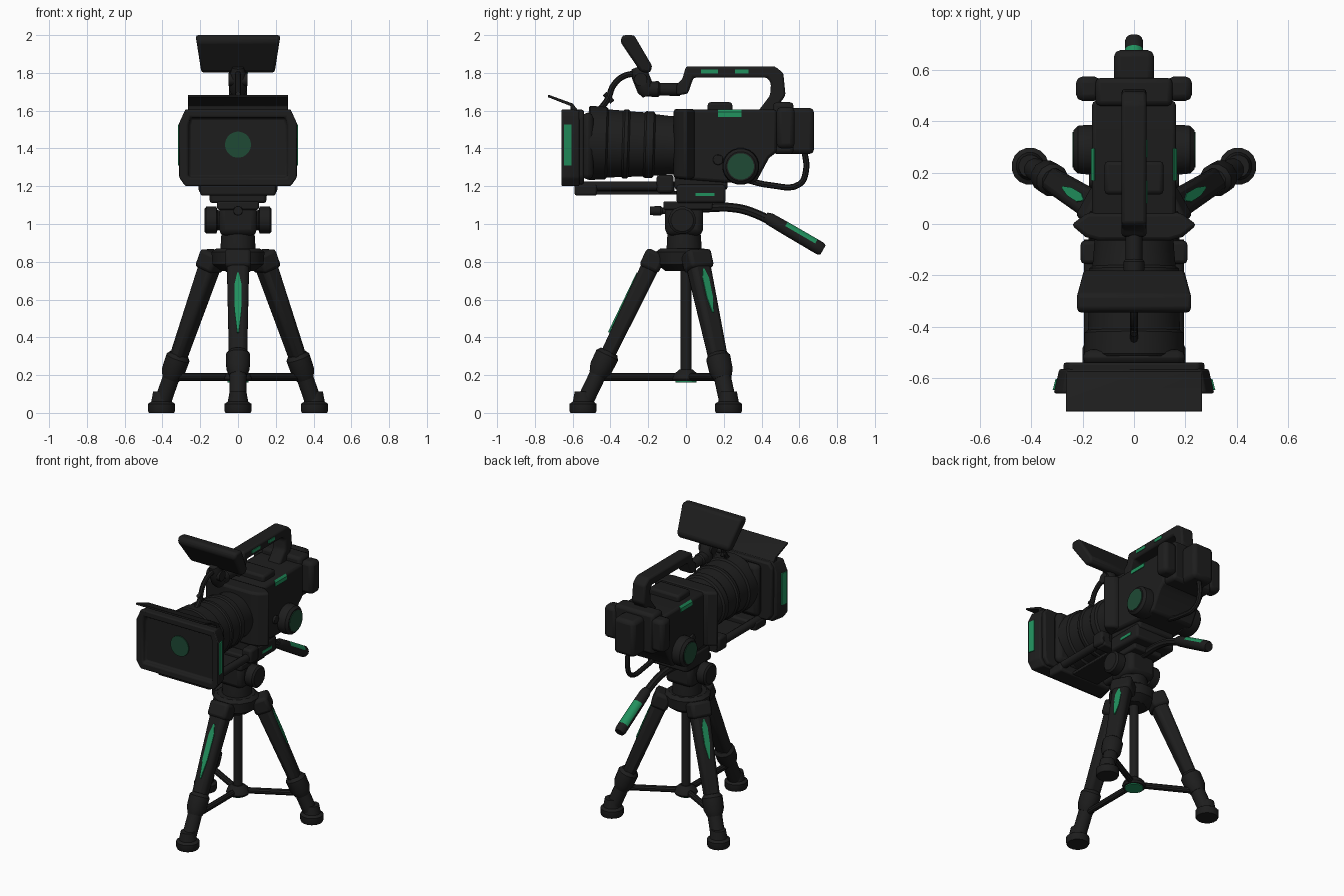
import bpy, bmesh, math
from mathutils import Vector, Matrix

if "Cube" in bpy.data.objects:
    bpy.data.objects.remove(bpy.data.objects["Cube"])


def material(name, rgb):
    m = bpy.data.materials.new(name)
    m.diffuse_color = (*rgb, 1)
    m.use_nodes = True
    m.node_tree.nodes["Principled BSDF"].inputs["Base Color"].default_value = m.diffuse_color
    return m


BLACK = material("matte_black", (0.0125, 0.0125, 0.0125))
GREEN = material("bright_green", (0.015, 0.28, 0.11))
DARK = material("deep_green", (0.013, 0.068, 0.035))


def finish(name, bm, mat=BLACK, bevel=0.0, matrix=None):
    bmesh.ops.recalc_face_normals(bm, faces=bm.faces)
    me = bpy.data.meshes.new(name)
    if matrix:
        bm.transform(matrix)
    bm.to_mesh(me)
    bm.free()
    ob = bpy.data.objects.new(name, me)
    bpy.context.collection.objects.link(ob)
    me.materials.append(mat)
    if bevel:
        b = ob.modifiers.new("bevel", 'BEVEL')
        b.width, b.segments, b.limit_method = bevel, 2, 'ANGLE'
    return ob


def box(name, x, y, z, mat=BLACK, bevel=0.015, matrix=None, taper=1.0):
    """Box from ranges; taper scales the bottom in x and y."""
    bm = bmesh.new()
    bmesh.ops.create_cube(bm, size=1)
    for v in bm.verts:
        k = taper if v.co.z < 0 else 1.0
        v.co = Vector([(r[0] + r[1]) / 2 + c * (r[1] - r[0]) * s
                       for r, c, s in zip((x, y, z), v.co, (k, k, 1))])
    return finish(name, bm, mat, bevel, matrix)


def prism(name, pts, axis, a, b, mat=BLACK, bevel=0.015, matrix=None, inset=None):
    """Extrude a 2D outline along an axis (0, 1, 2) from a to b."""
    bm = bmesh.new()

    def at(p, h):
        c = list(p)
        c.insert(axis, h)
        return bm.verts.new(c)
    lo, hi = [at(p, a) for p in pts], [at(p, b) for p in pts]
    face = bm.faces.new(lo)
    bm.faces.new(hi)
    n = len(pts)
    for i in range(n):
        bm.faces.new((lo[i], lo[(i + 1) % n], hi[(i + 1) % n], hi[i]))
    if inset:
        bmesh.ops.recalc_face_normals(bm, faces=bm.faces)
        bmesh.ops.inset_region(bm, faces=[face], thickness=inset[0])
        bmesh.ops.inset_region(bm, faces=[face], thickness=0.008, depth=-inset[1])
    return finish(name, bm, mat, bevel, matrix)


def mirrored(pts):
    """Complete a right-half outline with its left half."""
    return pts + [(-x, y) for x, y in reversed(pts)]


def turned(name, p1, p2, prof, segs=20, mat=BLACK, bevel=0.0):
    """Turned part between two points; prof lists (fraction, radius)."""
    p1, p2 = Vector(p1), Vector(p2)
    d = p2 - p1
    q = d.to_track_quat('Z', 'Y')
    bm = bmesh.new()
    rings = [[bm.verts.new(p1 + d * t + q @ Vector((r * math.cos(w), r * math.sin(w), 0)))
              for w in (2 * math.pi * (i + .5) / segs for i in range(segs))] for t, r in prof]
    bm.faces.new(rings[0])
    bm.faces.new(rings[-1])
    for r, s in zip(rings, rings[1:]):
        for i in range(segs):
            j = (i + 1) % segs
            bm.faces.new((r[i], r[j], s[j], s[i]))
    return finish(name, bm, mat, bevel)


def rod(name, p1, p2, r, segs=16, mat=BLACK, bevel=0.0):
    return turned(name, p1, p2, [(0, r), (1, r)], segs, mat, bevel)


def cable(name, pts, r):
    cu = bpy.data.curves.new(name, 'CURVE')
    cu.dimensions, cu.bevel_depth, cu.bevel_resolution = '3D', r, 2
    cu.resolution_u, cu.use_fill_caps = 5, True
    s = cu.splines.new('BEZIER')
    s.bezier_points.add(len(pts) - 1)
    for bp, p in zip(s.bezier_points, pts):
        bp.co = p
        bp.handle_left_type = bp.handle_right_type = 'AUTO'
    tmp = bpy.data.objects.new(name + "_path", cu)
    bpy.context.collection.objects.link(tmp)
    me = bpy.data.meshes.new_from_object(tmp.evaluated_get(bpy.context.evaluated_depsgraph_get()))
    bpy.data.objects.remove(tmp)
    me.name = name
    me.materials.clear()
    me.materials.append(BLACK)
    bpy.context.collection.objects.link(bpy.data.objects.new(name, me))


# --- Tripod legs, feet and spreader ---
for tag, top, bot, s0, s1 in (("front", (0, -.165, .83), (0, -.545, .04), -.12, -.47),
                              ("right", (.132, .055, .83), (.405, .225, .04), -.09, -.34),
                              ("left", (-.132, .055, .83), (-.405, .225, .04), -.09, -.34)):
    t, b = Vector(top), Vector(bot)
    d = (b - t).normalized()
    out = Vector((b.x, b.y, 0)).normalized()
    out = (out - d * out.dot(d)).normalized()
    tan = out.cross(-d)
    M = Matrix.Translation(t) @ Matrix((tan, out, -d)).transposed().to_4x4()
    L = (b - t).length
    box(tag + "_leg_upper", (-.06, .06), (-.05, .047), (-.6, .0), bevel=.025, matrix=M, taper=.8)
    box(tag + "_leg_shoulder", (-.07, .07), (-.055, .055), (-.08, .025), bevel=.02, matrix=M)
    h = s1 - s0
    prism(tag + "_leg_stripe", mirrored([(.004, s0), (.019, s0 + h * .2), (.018, s0 + h * .65), (.004, s1)]),
          1, .04, .049, GREEN, 0, M)
    f = lambda k: t + d * k
    turned(tag + "_leg_joint", f(.56), f(.70), [(0, .05), (.15, .066), (.7, .064), (1, .048)], 12)
    rod(tag + "_leg_lower", f(.68), f(L), .046, 12)
    turned(tag + "_foot", (b.x, b.y, 0), (b.x, b.y, .12),
           [(0, .068), (.08, .073), (.4, .073), (.5, .055), (.95, .045)], 16)
    s = f(.79 * L)
    rod(tag + "_spreader_arm", (0, 0, .19), (s.x * .98, s.y * .98, .19), .02, 10)
turned("spreader_hub", (0, 0, .168), (0, 0, .23), [(0, .068), (.2, .075), (.6, .065), (1, .035)], 16)
rod("spreader_hub_disc", (0, 0, .161), (0, 0, .169), .058, 16, GREEN)
rod("center_column", (0, 0, .2), (0, 0, .86), .029, 14)
turned("leg_crown", (0, -.02, .75), (0, -.02, .87), [(0, .09), (.3, .14), (.85, .145), (1, .12)], 12)

# --- Tripod head ---
turned("head_neck", (0, -.01, .84), (0, -.01, 1.0), [(0, .085), (.1, .095), (.6, .09), (1, .08)])
box("head_block", (-.1, .1), (-.11, .09), (.94, 1.1), bevel=.03)
box("head_top_plate", (-.11, .11), (-.12, .14), (1.075, 1.12), bevel=.01)
for sx, side in ((1, "right"), (-1, "left")):
    turned(side + "_tilt_knob", (sx * .08, -.02, 1.02), (sx * .178, -.02, 1.02),
           [(0, .05), (.3, .055), (.35, .073), (.9, .073), (1, .06)], 16)
turned("front_lock_knob", (0, -.08, 1.07), (0, -.19, 1.07), [(0, .018), (.4, .018), (.5, .026), (1, .024)], 12)

# --- Pan handle, grip green on its upper faces ---
cable("pan_handle", [(0, .08, 1.085), (0, .26, 1.085), (0, .38, 1.05), (0, .5, .985)], .024)
grip = turned("pan_grip", (0, .42, 1.04), (0, .725, .862),
              [(0, .025), (.08, .034), (.33, .036), (.85, .037), (.95, .037), (1, .03)], 12)
grip.data.materials.append(GREEN)
for p in grip.data.polygons:
    if .52 < p.center.y < .69 and p.normal.z > .1 and len(p.vertices) == 4 and p.area > .001:
        p.material_index = 1

# --- Mounting plate and rods ---
box("quick_release_plate", (-.15, .15), (-.05, .21), (1.11, 1.21))
box("camera_base", (-.14, .14), (-.06, .22), (1.18, 1.26))
box("rod_bridge", (-.19, .19), (-.14, -.06), (1.155, 1.2), bevel=.01)
box("front_bracket", (-.2, .2), (-.59, -.47), (1.15, 1.21), bevel=.012)
box("lower_rail", (-.1, .1), (-.5, -.05), (1.155, 1.175), bevel=.004)
box("plate_stripe", (.148, .153), (.05, .15), (1.147, 1.165), GREEN, 0)
for sx, side in ((1, "right"), (-1, "left")):
    rod(side + "_rod", (sx * .17, -.55, 1.2), (sx * .17, -.06, 1.2), .026, 12)
    box(side + "_rod_clamp", sorted((sx * .135, sx * .208)), (-.155, -.065), (1.165, 1.26))

# --- Camera body ---
prism("body", [(-.05, 1.24), (.2, 1.22), (.37, 1.22), (.44, 1.35), (.48, 1.38), (.48, 1.605), (.02, 1.605), (-.05, 1.58)],
      0, -.163, .163, bevel=.015)
prism("lens_mount", [(-.14, -.065), (.14, -.065), (.19, -.05), (.245, -.003), (.18, .045), (-.18, .045),
                     (-.245, -.003), (-.19, -.05)], 2, 1.24, 1.61, bevel=.015)
box("rear_plate", (-.15, .15), (.46, .57), (1.37, 1.645), bevel=.02)
box("battery", (-.078, .078), (.5, .678), (1.37, 1.615), bevel=.025)
box("top_pad", (-.115, .115), (.115, .245), (1.59, 1.645), bevel=.015)
for sx, side in ((1, "right"), (-1, "left")):
    box(side + "_rear_cap", sorted((sx * .13, sx * .226)), (.48, .575), (1.4, 1.62), bevel=.025)
    turned(side + "_dial", (sx * .13, .29, 1.305), (sx * .235, .29, 1.305),
           [(0, .095), (.5, .098), (.85, .094), (1, .078)], 20)
    rod(side + "_dial_face", (sx * .233, .29, 1.305), (sx * .239, .29, 1.305), .07, 20, DARK)
    rod(side + "_button", (sx * .15, .17, 1.34), (sx * .175, .17, 1.34), .028, 12, bevel=.005)
    # stripe wrapped over the top edge of the body
    prism(side + "_body_stripe", [(sx * x, z) for x, z in ((.15, 1.6), (.156, 1.606), (.167, 1.592), (.168, 1.567), (.16, 1.567))],
          1, .17, .295, GREEN, 0)
for y0, y1, n in ((.08, .17, "front"), (.26, .33, "rear")):
    box(n + "_handle_stripe", (.045, .052), (y0, y1), (1.798, 1.818), GREEN, 0)

# --- Carry handle ---
prism("carry_handle", [(.0, 1.835), (.47, 1.835), (.515, 1.8), (.527, 1.68), (.46, 1.59), (.38, 1.595), (.445, 1.68),
                       (.45, 1.745), (.43, 1.775), (.04, 1.775), (.01, 1.69), (-.05, 1.68), (-.05, 1.74), (-.02, 1.765)],
      0, -.048, .048, bevel=.012)
turned("monitor_arm", (0, -.03, 1.712), (0, -.21, 1.715), [(0, .034), (.6, .034), (.65, .042), (1, .04)], 14)
turned("monitor_hinge", (0, -.2, 1.68), (0, -.26, 1.83), [(0, .03), (.2, .046), (.7, .046), (1, .03)], 14)
rod("hinge_pin", (-.05, -.24, 1.765), (.05, -.24, 1.765), .035, 14)

# --- Monitor, narrower at the bottom ---
monitor = prism("monitor", [(-.348, 1.965), (-.336, 2.0), (-.275, 2.0), (-.178, 1.835), (-.19, 1.8), (-.24, 1.805)],
                0, -.225, .225, bevel=.014)
for v in monitor.data.vertices:
    v.co.x *= 1 - .14 * (2.0 - v.co.z) / .2

# --- Lens ---
turned("lens", (0, -.52, 1.43), (0, -.04, 1.415),
       [(0, .19), (.02, .197), (.2, .193), (.22, .181), (.38, .177), (.4, .184), (.44, .184), (.46, .174), (.62, .171),
        (.64, .178), (.72, .176), (.74, .163), (.9, .156), (1, .155)], 32)

# --- Matte box with recessed front, slanted wings, top flap and side strips ---
matte = prism("matte_box", mirrored([(.28, 1.2), (.313, 1.245), (.313, 1.535), (.28, 1.607)]),
              1, -.66, -.565, bevel=.008, inset=(.05, .03))
for v in matte.data.vertices:
    if v.co.y > -.6:
        v.co.x *= .93
prism("matte_box_back", mirrored([(.24, 1.21), (.27, 1.25), (.275, 1.57), (.25, 1.605)]), 1, -.58, -.54, bevel=.01)
box("lens_adapter", (-.2, .2), (-.55, -.49), (1.235, 1.59), bevel=.03)
rod("front_disc", (0, -.637, 1.42), (0, -.627, 1.42), .069, 24, DARK)
for sx, side in ((1, "right"), (-1, "left")):
    prism(side + "_matte_strip", [(sx * x, y) for x, y in ((.308, -.647), (.317, -.647), (.306, -.605), (.297, -.605))],
          2, 1.31, 1.528, GREEN, 0)
prism("top_flap", [(-.732, 1.672), (-.73, 1.685), (-.6, 1.638), (-.57, 1.6), (-.61, 1.6), (-.612, 1.625)],
      0, -.265, .265, bevel=.003)

# --- Cables ---
cable("monitor_cable", [(0, -.23, 1.785), (0, -.31, 1.79), (0, -.38, 1.74), (0, -.415, 1.66), (0, -.465, 1.595)], .016)
cable("cable_branch", [(0, -.43, 1.69), (0, -.41, 1.67), (0, -.39, 1.645)], .014)
cable("rear_cable", [(0, .625, 1.4), (0, .635, 1.28), (0, .6, 1.21), (0, .45, 1.205), (0, .28, 1.245)], .016)

# --- Smooth shading with sharp edges kept ---
for o in bpy.context.scene.objects:
    o.select_set(True)
    bpy.context.view_layer.objects.active = o
bpy.ops.object.shade_smooth_by_angle(angle=math.radians(35))
